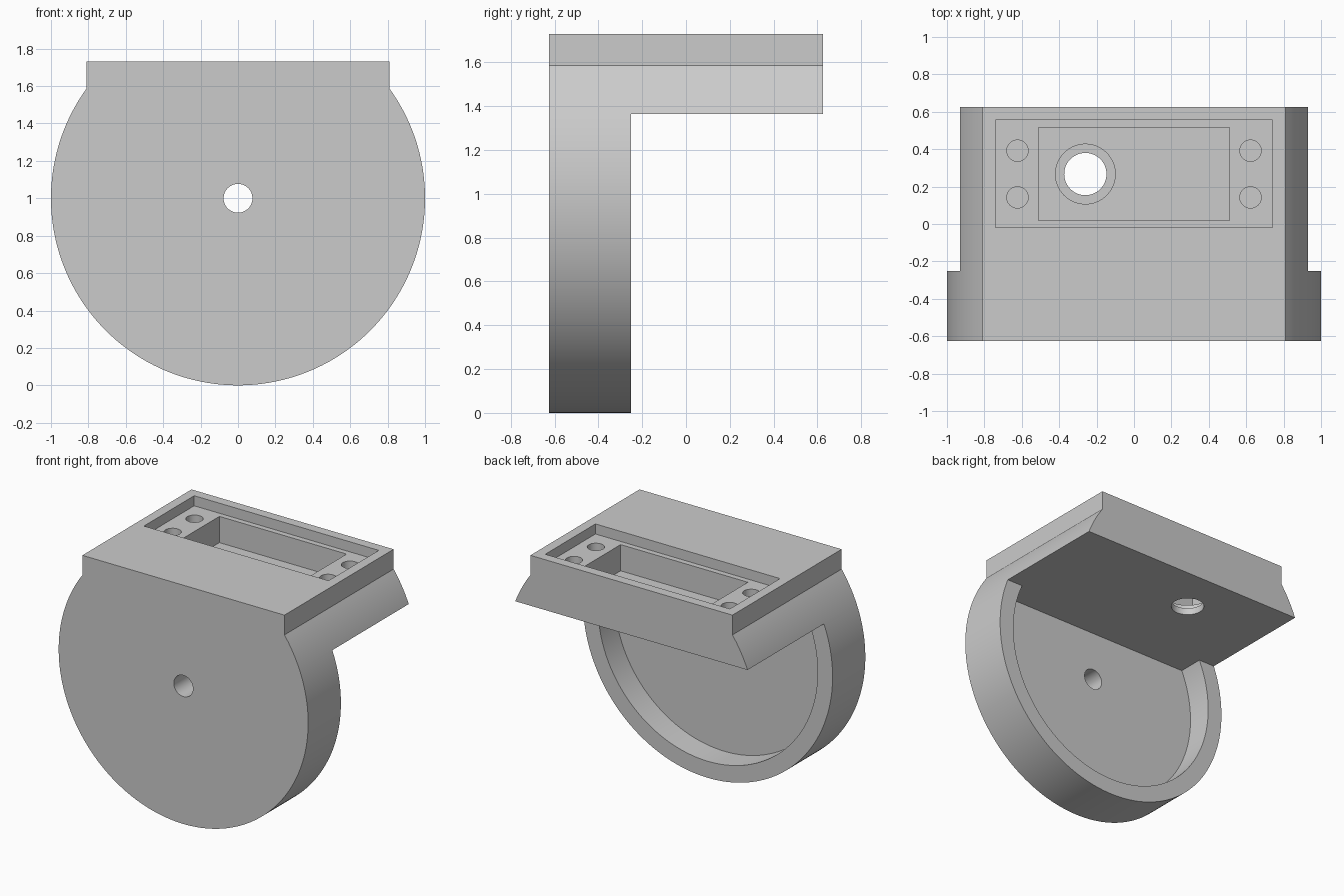
import bpy, bmesh
from math import sin, cos, pi, asin, radians
from mathutils import Vector

if "Cube" in bpy.data.objects:
    bpy.data.objects.remove(bpy.data.objects["Cube"], do_unlink=True)

# Main dimensions
FRONT, BACK, DISC_BACK = -0.625, 0.625, -0.25
TOP, UNDERSIDE, HALF_BLOCK = 1.73, 1.365, 0.81
TRAY_FLOOR, POCKET_FLOOR = 1.657, 1.467

grey = bpy.data.materials.new("plain_grey")
grey.use_nodes = True
grey.diffuse_color = (0.6, 0.6, 0.6, 1)
grey.node_tree.nodes["Principled BSDF"].inputs["Base Color"].default_value = grey.diffuse_color


def prism(name, base, direction):
    """Extrude a closed outline along a direction."""
    bm = bmesh.new()
    face = bm.faces.new([bm.verts.new(p) for p in base])
    grown = bmesh.ops.extrude_face_region(bm, geom=[face])
    moved = [v for v in grown["geom"] if isinstance(v, bmesh.types.BMVert)]
    bmesh.ops.translate(bm, verts=moved, vec=Vector(direction))
    bmesh.ops.recalc_face_normals(bm, faces=bm.faces)
    mesh = bpy.data.meshes.new(name)
    bm.to_mesh(mesh)
    bm.free()
    obj = bpy.data.objects.new(name, mesh)
    bpy.context.collection.objects.link(obj)
    mesh.materials.append(grey)
    return obj


def open_arc(radius, height, steps=160):
    """Arc around the disc centre, open above the given height."""
    start = asin((height - 1) / radius)
    sweep = pi + 2 * start
    return [(radius * cos(start - sweep * i / steps),
             1 + radius * sin(start - sweep * i / steps)) for i in range(steps + 1)]


def box(name, x0, x1, y0, y1, z0, z1):
    return prism(name, [(x0, y0, z0), (x1, y0, z0), (x1, y1, z0), (x0, y1, z0)], (0, 0, z1 - z0))


def bore(name, x, y, radius, z0, z1, sides=64):
    ring = [(x + radius * cos(2 * pi * i / sides), y + radius * sin(2 * pi * i / sides), z0)
            for i in range(sides)]
    return prism(name, ring, (0, 0, z1 - z0))


# Round plate and top block share one outline
shoulder = 1 + (1 - HALF_BLOCK ** 2) ** 0.5
outline = open_arc(1, shoulder) + [(-HALF_BLOCK, TOP), (HALF_BLOCK, TOP)]
body = prism("servo_mount_body", [(x, FRONT, z) for x, z in outline], (0, BACK - FRONT, 0))

# Space under the shelf and the round recess in the back of the plate
recess = open_arc(0.88, UNDERSIDE)
cutters = [
    box("shelf_clearance", -1.2, 1.2, DISC_BACK, 1, -0.2, UNDERSIDE),
    prism("back_recess", [(x, -0.44, z) for x, z in recess], (0, 0.4, 0)),
]

# Axle hole
axle = [(0.077 * cos(2 * pi * i / 64), -1, 1 + 0.077 * sin(2 * pi * i / 64)) for i in range(64)]
cutters.append(prism("axle_hole", axle, (0, 1.5, 0)))

# Tray, deep pocket, stepped shaft hole
cutters += [
    box("tray", -0.74, 0.74, -0.02, 0.555, TRAY_FLOOR, 2),
    box("pocket", -0.51, 0.51, 0.02, 0.515, POCKET_FLOOR, 2),
    bore("shaft_counterbore", -0.26, 0.267, 0.16, 1.415, 1.6),
    bore("shaft_hole", -0.26, 0.267, 0.113, 1.2, 1.6),
]

# Screw holes
for x in (-0.623, 0.623):
    for y in (0.142, 0.392):
        cutters.append(bore("screw_hole", x, y, 0.057, POCKET_FLOOR, 2, 48))

for cutter in cutters:
    cutter.hide_render = True
    cut = body.modifiers.new(cutter.name, "BOOLEAN")
    cut.operation, cut.solver, cut.object = "DIFFERENCE", "EXACT", cutter

# Bake the cuts and drop the cutters
graph = bpy.context.evaluated_depsgraph_get()
solid = bpy.data.meshes.new_from_object(body.evaluated_get(graph))
body.modifiers.clear()
body.data = solid
for cutter in cutters:
    bpy.data.objects.remove(cutter, do_unlink=True)

bpy.ops.object.select_all(action="DESELECT")
body.select_set(True)
bpy.context.view_layer.objects.active = body
bpy.ops.object.shade_smooth_by_angle(angle=radians(30))
